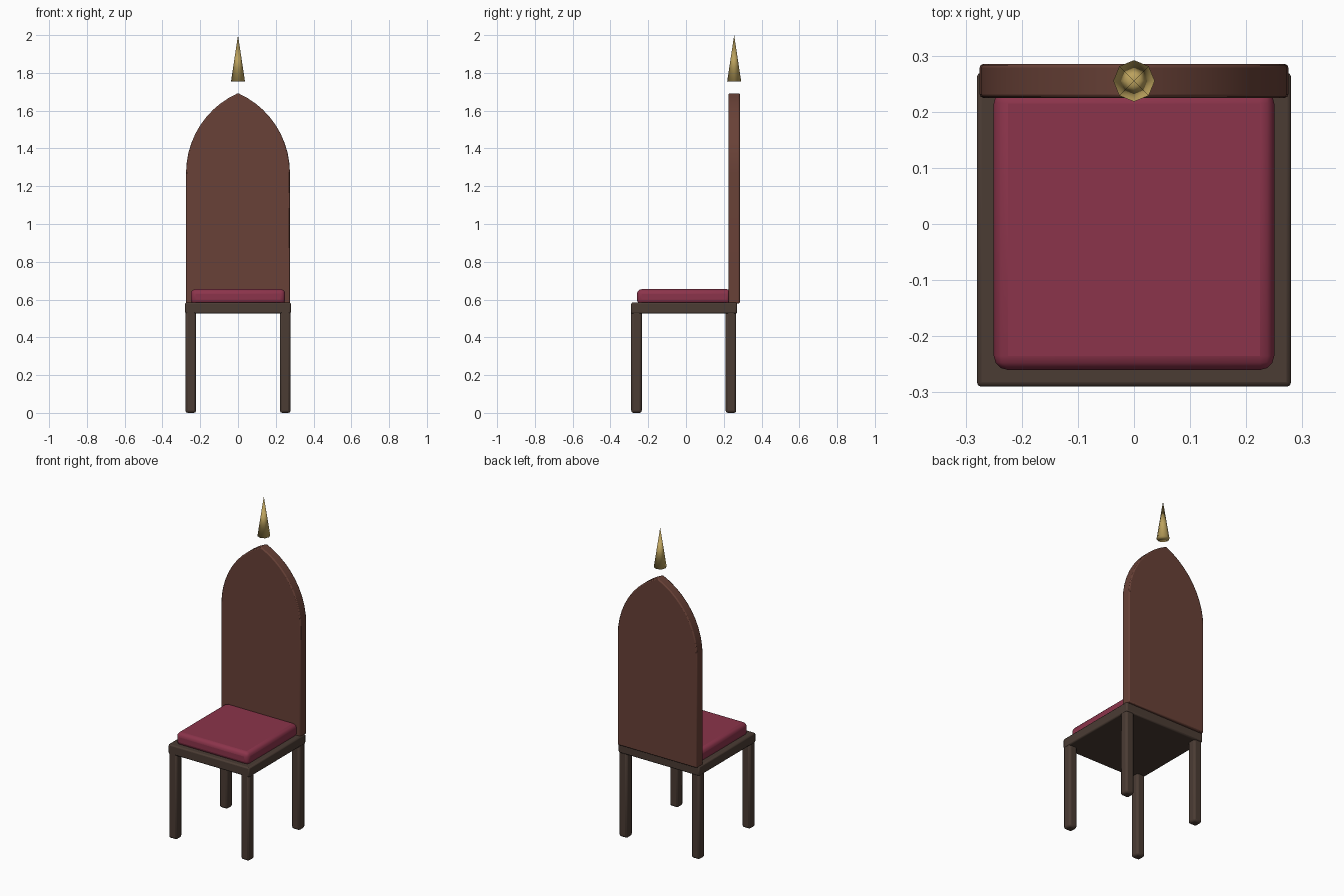
import bpy, bmesh, math

if "Cube" in bpy.data.objects:
    bpy.data.objects.remove(bpy.data.objects["Cube"])


def material(name, rgb):
    m = bpy.data.materials.new(name)
    m.diffuse_color = (*rgb, 1)
    m.use_nodes = True
    m.node_tree.nodes["Principled BSDF"].inputs["Base Color"].default_value = m.diffuse_color
    return m


DARK = material("dark_wood", (0.07, 0.045, 0.034))
WOOD = material("red_wood", (0.14, 0.053, 0.038))
CLOTH = material("crimson_cloth", (0.26, 0.034, 0.07))
GOLD = material("gold", (0.5, 0.36, 0.11))


def finish(name, bm, mat, bevel=0, segments=2):
    bmesh.ops.recalc_face_normals(bm, faces=bm.faces)
    me = bpy.data.meshes.new(name)
    bm.to_mesh(me)
    bm.free()
    me.materials.append(mat)
    ob = bpy.data.objects.new(name, me)
    bpy.context.collection.objects.link(ob)
    if bevel:
        mod = ob.modifiers.new("edge_bevel", 'BEVEL')
        mod.width, mod.segments = bevel, segments
        mod.limit_method = 'ANGLE'
        mod.angle_limit = math.radians(40)
    bpy.ops.object.select_all(action='DESELECT')
    ob.select_set(True)
    bpy.context.view_layer.objects.active = ob
    return ob


def box(name, x, y, z, mat, bevel, segments=2):
    """Bevelled box from (min, max) ranges."""
    bm = bmesh.new()
    bmesh.ops.create_cube(bm, size=1)
    for v in bm.verts:
        for i, (lo, hi) in enumerate((x, y, z)):
            v.co[i] = hi if v.co[i] > 0 else lo
    finish(name, bm, mat, bevel, segments)
    bpy.ops.object.shade_smooth_by_angle(angle=math.radians(30))


# Seat frame and cushion
box("seat", (-0.28, 0.28), (-0.29, 0.27), (0.525, 0.585), DARK, 0.008)
box("cushion", (-0.25, 0.25), (-0.26, 0.24), (0.575, 0.655), CLOTH, 0.025, 3)

# Four legs
for end, cy in (("front", -0.262), ("back", 0.238)):
    for side, cx in (("left", -0.25), ("right", 0.25)):
        box(f"{end}_{side}_leg", (cx - 0.028, cx + 0.028),
            (cy - 0.028, cy + 0.028), (0, 0.545), DARK, 0.012)

# Pointed-arch backrest: outline of two arcs, extruded in y
HALF, SPRING, RISE, STEPS = 0.275, 1.27, 0.423, 10
radius = (HALF ** 2 + RISE ** 2) / (2 * HALF)
sweep = math.asin(RISE / radius)
arc = [(HALF - radius + radius * math.cos(sweep * i / STEPS),
        SPRING + radius * math.sin(sweep * i / STEPS)) for i in range(STEPS)]
outline = [(HALF, 0.58)] + arc + [(0, SPRING + RISE)]
outline += [(-x, z) for x, z in reversed(outline[:-1])]
bm = bmesh.new()
face = bm.faces.new([bm.verts.new((x, 0.225, z)) for x, z in outline])
ext = bmesh.ops.extrude_face_region(bm, geom=[face])
for v in ext["geom"]:
    if isinstance(v, bmesh.types.BMVert):
        v.co.y = 0.285
finish("backrest", bm, WOOD, 0.006)
bpy.ops.object.shade_smooth_by_angle(angle=math.radians(30))

# Spike finial floating above the backrest
bm = bmesh.new()
bmesh.ops.create_cone(bm, cap_ends=True, segments=8, radius1=0.037, radius2=0, depth=0.245)
bmesh.ops.remove_doubles(bm, verts=bm.verts, dist=1e-5)
bmesh.ops.translate(bm, verts=bm.verts, vec=(0, 0.255, 1.8775))
finish("finial_spike", bm, GOLD)
bpy.ops.object.shade_smooth()
